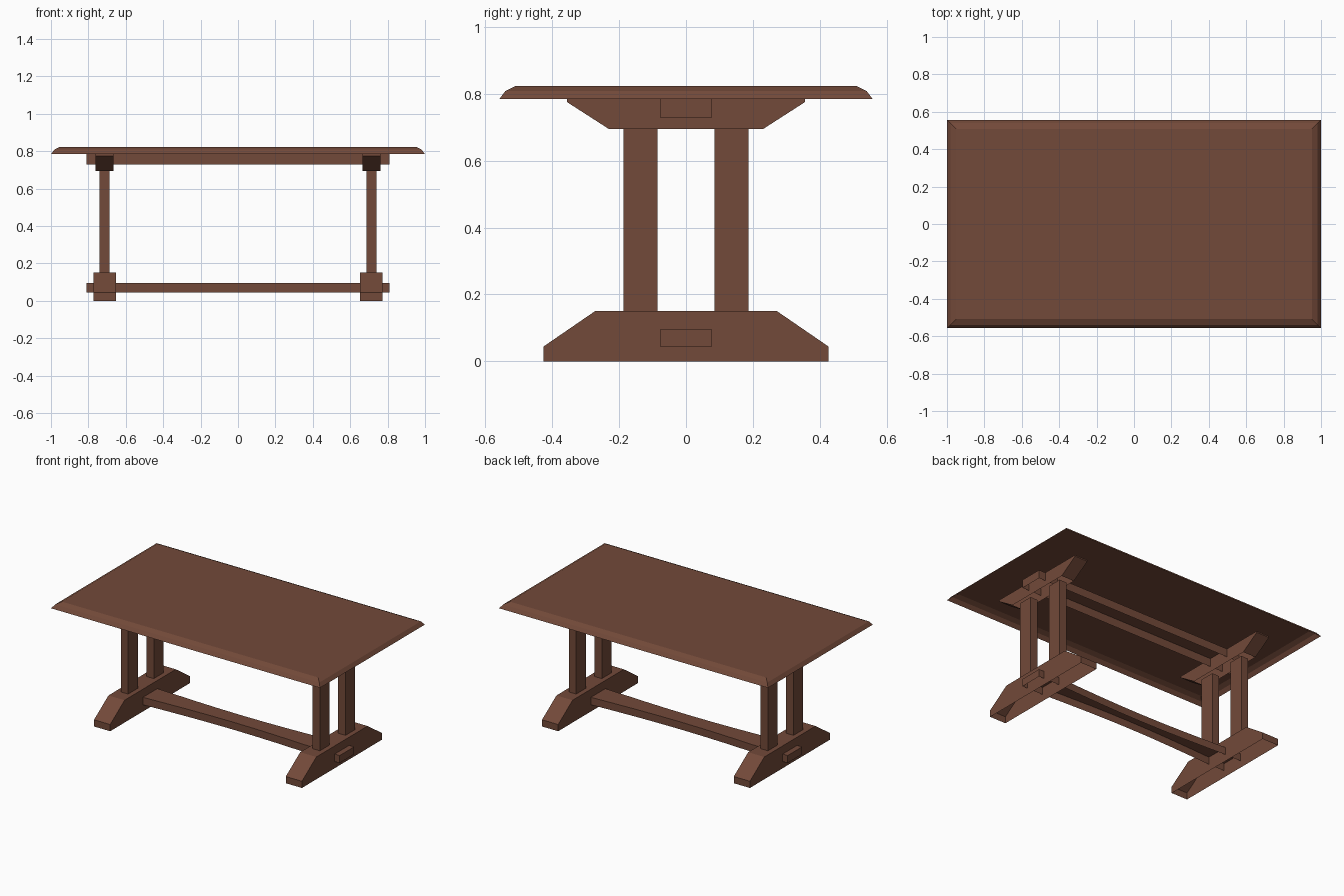
import bpy, bmesh, math

if "Cube" in bpy.data.objects:
    bpy.data.objects.remove(bpy.data.objects["Cube"])

wood = bpy.data.materials.new("dark_brown_wood")
wood.diffuse_color = (0.17, 0.067, 0.041, 1)
wood.use_nodes = True
wood.node_tree.nodes["Principled BSDF"].inputs["Base Color"].default_value = wood.diffuse_color


def finish(bm, name):
    me = bpy.data.meshes.new(name)
    bm.to_mesh(me)
    bm.free()
    me.materials.append(wood)
    ob = bpy.data.objects.new(name, me)
    bpy.context.collection.objects.link(ob)
    return ob


def rect(hx, hy, z, cx=0, cy=0):
    return [(cx + sx * hx, cy + sy * hy, z)
            for sx, sy in ((-1, -1), (1, -1), (1, 1), (-1, 1))]


def shell(name, rings, top=True):
    """Walls through stacked outlines, open underneath, optional top face."""
    bm = bmesh.new()
    vs = [[bm.verts.new(p) for p in r] for r in rings]
    n = len(vs[0])
    for a, b in zip(vs, vs[1:]):
        for i in range(n):
            j = (i + 1) % n
            bm.faces.new((a[i], a[j], b[j], b[i]))
    if top:
        bm.faces.new(vs[-1])
    return finish(bm, name)


# Table top with stepped rim, hollow underneath
top = shell("table_top", [rect(1 - i, 0.557 - i, z) for i, z in
                          ((0, 0.784), (0.018, 0.808), (0.048, 0.823))])

for side, x in (("left", -0.713), ("right", 0.713)):
    # Sloped foot
    shell(side + "_foot", [rect(0.06, hy, z, x) for hy, z in
                           ((0.425, 0), (0.425, 0.045), (0.272, 0.15))])
    # Tapered bearer under the top
    shell(side + "_bearer", [rect(0.048, hy, z, x) for hy, z in
                             ((0.23, 0.694), (0.356, 0.775), (0.356, 0.784))])
    # Pair of posts between foot and bearer
    for end, y in (("front", -0.136), ("back", 0.136)):
        shell(f"{side}_{end}_post", [rect(0.027, 0.051, z, x, y)
                                     for z in (0.15, 0.694)], top=False)


def stretcher(name, z0, z1, stations):
    outline = [(x, -h) for x, h in stations]
    outline += [(x, h) for x, h in reversed(stations)]
    shell(name, [[(x, y, z) for x, y in outline] for z in (z0, z1)])


# Straight upper rail and waisted lower rail
stretcher("upper_stretcher", 0.728, 0.784, [(-0.81, 0.077), (0.81, 0.077)])
waist = [(-0.65 + 1.3 * i / 8, 0.077 - 0.022 * math.sin(math.pi * i / 8))
         for i in range(9)]
stretcher("lower_stretcher", 0.045, 0.095,
          [(-0.81, 0.077)] + waist + [(0.81, 0.077)])
